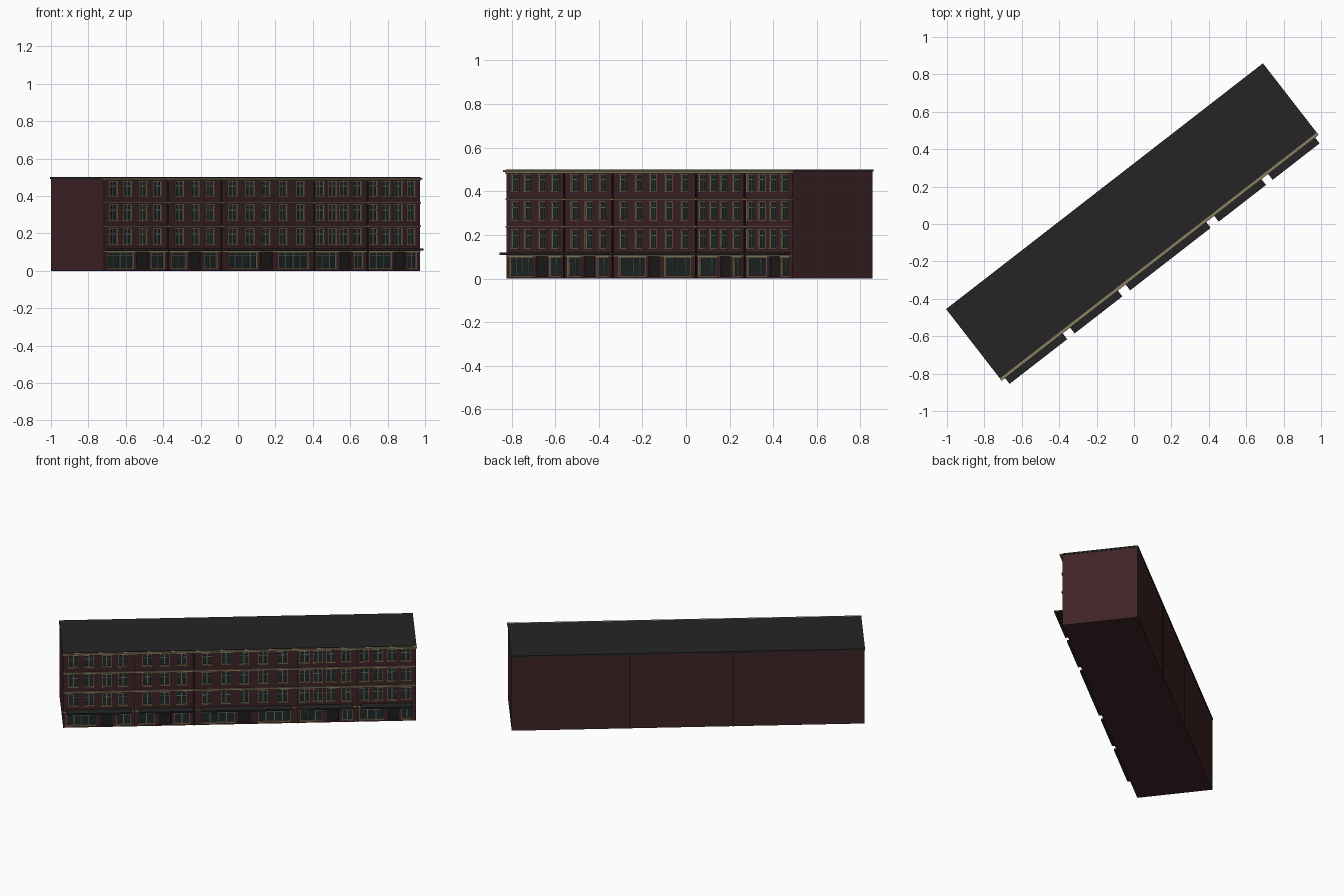
import bpy, bmesh, math
from mathutils import Matrix

if "Cube" in bpy.data.objects:
    bpy.data.objects.remove(bpy.data.objects["Cube"], do_unlink=True)


def material(name, r, g, b):
    m = bpy.data.materials.new(name)
    m.use_nodes = True
    m.diffuse_color = (r, g, b, 1)
    bsdf = m.node_tree.nodes["Principled BSDF"]
    bsdf.inputs["Base Color"].default_value = (r, g, b, 1)
    bsdf.inputs["Roughness"].default_value = 0.9
    return m


BRICK = material("dark red brick", 0.05, 0.018, 0.02)
ROOF = material("roof charcoal", 0.018, 0.018, 0.018)
STONE = material("tan stone", 0.26, 0.21, 0.12)
GLASS = material("dark glass", 0.014, 0.02, 0.021)
BAR = material("grey green bars", 0.13, 0.17, 0.15)
DOOR = material("door black", 0.012, 0.012, 0.013)
PIPE = material("seam brown", 0.02, 0.009, 0.01)

# The terrace is laid out along its street front, then turned into place
PLACE = Matrix.Translation((-0.716, -0.822, 0)) @ Matrix.Rotation(math.radians(37.8), 4, "Z")
LENGTH, DEPTH, HEIGHT = 2.138, 0.464, 0.5
RECESS = 0.012


def part(name, mat, boxes):
    """One object from boxes (along0, along1, out0, out1, z0, z1)."""
    bm = bmesh.new()
    for a0, a1, o0, o1, z0, z1 in boxes:
        centre = Matrix.Translation(((a0 + a1) / 2, -(o0 + o1) / 2, (z0 + z1) / 2))
        size = Matrix.Diagonal((a1 - a0, o1 - o0, z1 - z0, 1))
        bmesh.ops.create_cube(bm, size=1, matrix=centre @ size)
    mesh = bpy.data.meshes.new(name)
    bm.to_mesh(mesh)
    bm.free()
    mesh.materials.append(mat)
    ob = bpy.data.objects.new(name, mesh)
    ob.matrix_world = PLACE
    bpy.context.collection.objects.link(ob)
    return ob


def outline(a0, a1, z0, z1, w, o0, o1):
    """Four strips around an opening."""
    return [(a0, a0 + w, o0, o1, z0, z1), (a1 - w, a1, o0, o1, z0, z1),
            (a0 + w, a1 - w, o0, o1, z0, z0 + w), (a0 + w, a1 - w, o0, o1, z1 - w, z1)]


# Layout: window centres, storeys, shop openings
WINDOWS = [0.062, 0.157, 0.264, 0.362, 0.51, 0.615, 0.718,
           0.871, 0.986, 1.096, 1.212, 1.33,
           1.462, 1.544, 1.622, 1.715, 1.823, 1.908, 1.992, 2.078]
STOREYS = [(0.138, 0.225), (0.266, 0.353), (0.397, 0.48)]
SEAMS = [0.432, 0.795, 1.42, 1.783]
SHOPS = [(0.02, 0.2), (0.32, 0.41), (0.455, 0.555), (0.675, 0.765),
         (0.84, 1.04), (1.18, 1.38), (1.435, 1.575), (1.69, 1.755),
         (1.795, 1.945), (2.05, 2.115)]
DOORS = [(0.22, 0.3), (0.58, 0.655), (1.06, 1.14), (1.6, 1.67), (1.965, 2.035)]
CANOPIES = [(0.02, 0.41), (0.46, 0.783), (0.836, 1.381), (1.435, 1.755), (1.8, 2.118)]
HALF = 0.029

wall, glass, frames, bars = [], [], [], []


def piers(openings, z0, z1):
    """Brick between the openings of one storey."""
    edge = 0
    for a0, a1 in sorted(openings) + [(LENGTH, LENGTH)]:
        wall.append((edge, a0, -RECESS, 0, z0, z1))
        edge = a1


# Upper storeys
below = 0.1
for z0, z1 in STOREYS:
    wall.append((0, LENGTH, -RECESS, 0, below, z0))
    below = z1
    openings = [(c - HALF, c + HALF) for c in WINDOWS]
    piers(openings, z0, z1)
    for a0, a1 in openings:
        mid = (a0 + a1) / 2
        rail = z0 + (z1 - z0) * 0.68
        glass.append((a0, a1, -RECESS, -0.009, z0, z1))
        frames += outline(a0, a1, z0, z1, 0.005, -0.009, 0.002)
        bars.append((mid - 0.003, mid + 0.003, -0.009, -0.004, z0, z1))
        bars.append((a0, a1, -0.009, -0.005, rail - 0.002, rail + 0.002))
wall.append((0, LENGTH, -RECESS, 0, below, 0.49))

# Shop fronts at street level
FLOOR, HEAD = 0.01, 0.1
wall.append((0, LENGTH, -RECESS, 0, 0, FLOOR))
piers(SHOPS + DOORS, FLOOR, HEAD)
for a0, a1 in SHOPS:
    glass.append((a0, a1, -RECESS, -0.009, FLOOR, HEAD))
    frames += outline(a0, a1, FLOOR, HEAD, 0.005, -0.009, 0.002)
    count = max(2, round((a1 - a0) / 0.05))
    for i in range(1, count):
        x = a0 + (a1 - a0) * i / count
        bars.append((x - 0.0025, x + 0.0025, -0.009, -0.003, FLOOR, HEAD))
    bars.append((a0, a1, -0.009, -0.004, 0.078, 0.082))

part("building_core", BRICK, [(0, LENGTH, -DEPTH, -RECESS, 0, 0.49)])
part("front_wall", BRICK, wall)
part("window_glass", GLASS, glass)
part("window_frames", STONE, frames)
part("glazing_bars", BAR, bars)
part("doors", DOOR, [(a0, a1, -RECESS, -0.008, FLOOR, HEAD) for a0, a1 in DOORS])

# Roof, cornice and string courses
part("roof", ROOF, [(-0.003, LENGTH + 0.003, -DEPTH - 0.003, 0.002, 0.49, HEIGHT)])
part("cornice", STONE, [(-0.004, LENGTH + 0.004, 0.002, 0.018, 0.488, 0.497),
                        (0, LENGTH, 0, 0.01, 0.482, 0.488)])
part("string_courses", STONE, [(0, LENGTH, 0, 0.008, z - 0.004, z + 0.004) for z in (0.237, 0.364)]
     + [(0, LENGTH, 0, 0.004, 0.101, 0.106)])

# Shop canopies and the seams between houses
part("canopies", ROOF, [(a0, a1, 0, 0.057, 0.109, 0.119) for a0, a1 in CANOPIES])
part("front_seams", PIPE, [(s - 0.004, s + 0.004, 0, 0.005, 0, 0.482) for s in SEAMS])
part("back_seams", PIPE, [(s - 0.004, s + 0.004, -DEPTH - 0.002, -DEPTH, 0, 0.49)
                          for s in (SEAMS[1], SEAMS[2])])
